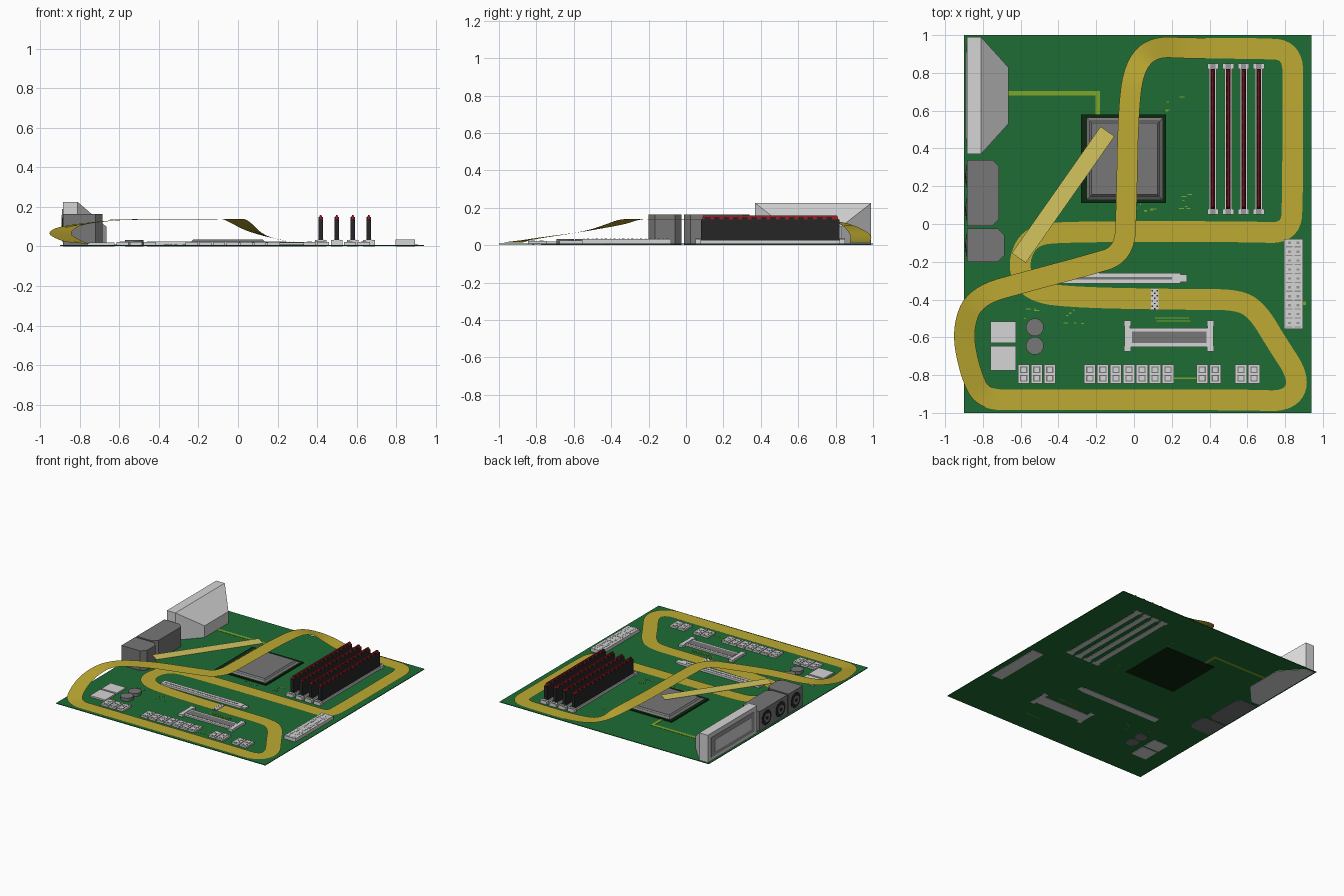
import bpy, bmesh, math, random
from mathutils import Vector

if "Cube" in bpy.data.objects:
    bpy.data.objects.remove(bpy.data.objects["Cube"])


def material(name, *rgb):
    linear = [(c / 255) ** 2.2 for c in rgb] + [1]
    mat = bpy.data.materials.new(name)
    mat.use_nodes = True
    mat.diffuse_color = linear
    mat.node_tree.nodes["Principled BSDF"].inputs["Base Color"].default_value = linear
    return mat


GREEN = material("board green", 35, 108, 55)
LIME = material("trace lime", 125, 165, 45)
YELLOW = material("track yellow", 188, 168, 53)
PALE = material("ramp pale yellow", 210, 195, 95)
LIGHT = material("light grey", 212, 212, 212)
GREY = material("mid grey", 118, 118, 118)
SLATE = material("slate grey", 150, 150, 150)
BLACK = material("near black", 42, 42, 44)
RED = material("dark red", 145, 32, 38)
SOCKET = material("socket dark green", 20, 42, 22)


class Part:
    """Collects simple solids into one named object."""

    def __init__(self, name):
        self.name, self.bm, self.mats = name, bmesh.new(), []

    def slot(self, mat):
        if mat not in self.mats:
            self.mats.append(mat)
        return self.mats.index(mat)

    def loft(self, lower, upper, mat):
        bm, n = self.bm, len(lower)
        a = [bm.verts.new(p) for p in lower]
        b = [bm.verts.new(p) for p in upper]
        faces = [bm.faces.new(a[::-1]), bm.faces.new(b)]
        for i in range(n):
            j = (i + 1) % n
            faces.append(bm.faces.new((a[i], a[j], b[j], b[i])))
        for f in faces:
            f.material_index = self.slot(mat)

    def prism(self, outline, z0, z1, mat):
        self.loft([(x, y, z0) for x, y in outline], [(x, y, z1) for x, y in outline], mat)

    def box(self, x0, x1, y0, y1, z0, z1, mat, taper=0):
        t = taper
        self.loft([(x0, y0, z0), (x1, y0, z0), (x1, y1, z0), (x0, y1, z0)],
                  [(x0 + t, y0 + t, z1), (x1 - t, y0 + t, z1),
                   (x1 - t, y1 - t, z1), (x0 + t, y1 - t, z1)], mat)

    def done(self, recalc=True):
        if recalc:
            bmesh.ops.recalc_face_normals(self.bm, faces=self.bm.faces)
        mesh = bpy.data.meshes.new(self.name)
        self.bm.to_mesh(mesh)
        self.bm.free()
        for m in self.mats:
            mesh.materials.append(m)
        obj = bpy.data.objects.new(self.name, mesh)
        bpy.context.collection.objects.link(obj)
        return obj


# Circuit board
p = Part("board")
p.box(-.9, .94, -1, 1, .003, .008, GREEN)
p.done()

# Printed traces, showing on both sides of the board
p = Part("traces")


def trace(x0, x1, y0, y1):
    p.box(x0, x1, y0, y1, .002, .01, LIME)


trace(-.67, -.18, .68, .705)
trace(-.205, -.18, .58, .68)
trace(.11, .29, -.5, -.495)
trace(.2, .34, -.82, -.812)
trace(.12, .3, -.515, -.51)
trace(.89, .91, -.43, -.41)
random.seed(4)
for cx, cy, n in ((.2, .64, 5), (.24, .12, 6), (.05, .07, 7), (-.33, -.5, 6), (-.55, -.5, 4), (-.83, .05, 4)):
    for i in range(n):
        x, y = cx + random.uniform(-.05, .05), cy + random.uniform(-.05, .05)
        trace(x, x + random.uniform(.006, .03), y, y + .006)
p.done()

# Race track: corner-cut control path swept into a flat ribbon
G = .014
path = [Vector(v) for v in (
    (-.6, -.93, G), (.6, -.93, G), (.82, -.94, G), (.88, -.82, G), (.75, -.62, G), (.66, -.47, G),
    (.56, -.4, G), (.3, -.4, G), (-.3, -.39, G), (-.55, -.36, G), (-.62, -.22, G), (-.55, -.06, G),
    (-.35, -.04, G), (.6, -.04, G), (.83, -.05, G), (.84, .15, G), (.84, .7, G), (.84, .92, G),
    (.65, .93, G), (.3, .93, G), (.1, .94, .06), (0, .83, .13), (-.03, .6, .14), (-.04, .1, .14),
    (-.05, -.16, .14), (-.25, -.22, .14), (-.55, -.3, .14), (-.84, -.38, .11), (-.91, -.56, .07),
    (-.87, -.78, .04), (-.8, -.93, G))]
for _ in range(3):
    path = [q for a, b in zip(path, path[1:] + path[:1]) for q in (a.lerp(b, .25), a.lerp(b, .75))]
p = Part("track")
p.slot(YELLOW)
rows = []
for i, q in enumerate(path):
    d = path[(i + 1) % len(path)] - path[i - 1]
    side = Vector((-d.y, d.x, 0)).normalized() * .055
    rows.append((p.bm.verts.new(q + side), p.bm.verts.new(q - side)))
for (a, b), (c, d) in zip(rows, rows[1:] + rows[:1]):
    p.bm.faces.new((a, b, d, c)).smooth = True
p.done(recalc=False)

# Flat pale ramp strip hanging over the processor
p = Part("ramp_strip")
a, b = Vector((-.14, .49)), Vector((-.61, -.18))
s = (b - a).orthogonal().normalized() * .045
p.prism([a + s, a - s, b - s, b + s], .134, .137, PALE)
p.done()

# Checkered start line
p = Part("start_line")
p.box(.09, .13, -.455, -.345, .015, .018, LIGHT)
for i in range(3):
    for j in range(8):
        if (i + j) % 2:
            x, y = .09 + i * .0133, -.455 + j * .0137
            p.box(x + .003, x + .01, y + .003, y + .01, .018, .019, BLACK)
p.done()

# Tall rear connector: slab plus tapering hood
p = Part("tall_connector")
p.box(-.885, -.81, .37, .99, 0, .225, LIGHT)


def cross(x, y0, y1, z):
    return [(x, y0, 0), (x, y1, 0), (x, y1, z), (x, y0, z)]


p.loft(cross(-.81, .37, .99, .225), cross(-.665, .53, .83, .1), LIGHT)
p.box(-.888, -.884, .41, .95, .035, .19, SLATE)
p.box(-.891, -.887, .45, .91, .065, .16, LIGHT)
p.done()

# Lower rear connectors with chamfered inner corners and ports
for name, xr, y0, y1 in (("wide_connector", -.715, -.01, .34), ("small_connector", -.685, -.2, -.025)):
    p = Part(name)
    c = .035
    p.prism([(-.885, y0), (xr - c, y0), (xr, y0 + c), (xr, y1 - c), (xr - c, y1), (-.885, y1)], 0, .165, GREY)
    count = round((y1 - y0) / .16)
    for i in range(count):
        y = y0 + (i + .5) * (y1 - y0) / count
        for r, x, mat in ((.06, -.888, BLACK), (.035, -.892, GREY), (.015, -.895, BLACK)):
            ring = [(y + r * math.cos(k * math.tau / 12), .085 + r * math.sin(k * math.tau / 12)) for k in range(12)]
            p.loft([(x, u, v) for u, v in ring], [(x + .004, u, v) for u, v in ring], mat)
    p.done()

# Processor and socket
p = Part("processor")
p.box(-.28, .17, .11, .58, 0, .018, SOCKET)
p.box(-.25, .15, .13, .56, .018, .026, GREY, .012)
p.box(-.235, .135, .145, .545, .026, .036, GREY, .01)
p.done()

# Memory slots and modules
for i in range(4):
    x = .418 + i * .081
    p = Part(f"memory_slot_{i + 1}")
    p.box(x - .02, x + .02, .06, .84, 0, .026, LIGHT)
    p.box(x - .011, x + .011, .08, .82, .026, .027, BLACK)
    for y in (.05, .82):
        p.box(x - .03, x + .03, y, y + .03, 0, .032, LIGHT)
        p.box(x - .014, x + .014, y, y + .03, .032, .036, SLATE)
    p.done()
    p = Part(f"memory_module_{i + 1}")
    p.box(x - .012, x + .012, .08, .82, .025, .138, BLACK)
    p.box(x - .011, x + .011, .085, .815, .138, .158, RED, .007)
    for k in range(14):
        y = .1 + k * .05
        for s in (-1, 1):
            p.box(x + s * .008 - .003, x + s * .008 + .003, y, y + .03, .138, .15, BLACK)
    p.done()

# Main power connector with two columns of cells
p = Part("power_connector")
p.box(.795, .895, -.555, -.08, 0, .034, LIGHT)
for i in range(2):
    for j in range(10):
        x, y = .805 + i * .045, -.548 + j * .0472
        p.box(x, x + .034, y, y + .006, .034, .035, SLATE)
        p.box(x + .01, x + .026, y + .018, y + .03, .034, .035, SLATE)
p.done()

# Long expansion slot with latch
p = Part("expansion_slot")
p.box(-.46, .245, -.315, -.26, 0, .024, LIGHT)
p.box(.245, .28, -.308, -.267, 0, .02, LIGHT)
p.box(-.44, .2, -.295, -.28, .024, .025, GREY)
p.done()

# Short card slot with end brackets
p = Part("card_slot")
p.box(-.02, .39, -.65, -.55, 0, .02, LIGHT)
p.box(-.01, .385, -.63, -.568, .02, .022, GREY)
for x in (-.05, .39):
    p.box(x, x + .03, -.645, -.54, 0, .026, LIGHT)
    for y in (-.675, -.54):
        p.box(x - .004, x + .034, y, y + .03, 0, .026, LIGHT)
p.done()

# Rows of small pin headers
p = Part("pin_headers")
for start, count in ((-.615, 3), (-.265, 7), (.33, 2), (.535, 2)):
    for i in range(count):
        x = start + i * .069
        p.box(x, x + .062, -.845, -.745, .007, .022, LIGHT)
        for y in (-.835, -.79):
            p.box(x + .012, x + .05, y, y + .035, .022, .023, GREY)
            p.box(x + .018, x + .044, y + .006, y + .029, .023, .024, LIGHT)
p.done()

# Chips and capacitors
p = Part("chips")
p.box(-.76, -.625, -.63, -.515, 0, .02, LIGHT)
p.box(-.76, -.625, -.775, -.645, 0, .02, LIGHT)
p.done()
p = Part("capacitors")
for cy in (-.547, -.645):
    ring = [(-.525 + .047 * math.cos(k * math.tau / 24), cy + .047 * math.sin(k * math.tau / 24)) for k in range(24)]
    p.prism(ring, 0, .032, GREY)
p.done()
